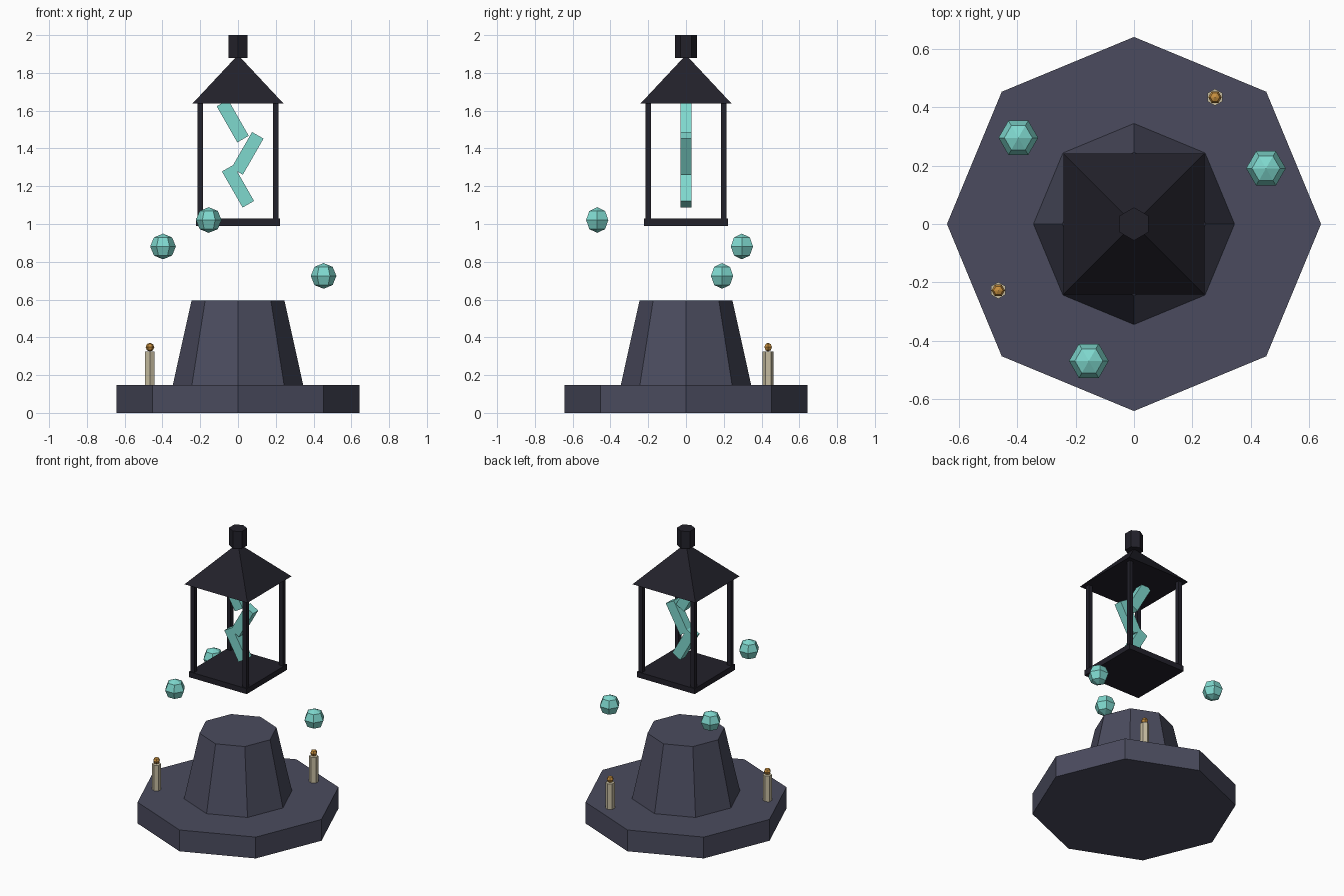
import bpy
import math
from mathutils import Matrix

if "Cube" in bpy.data.objects:
    bpy.data.objects.remove(bpy.data.objects["Cube"])


def material(name, r, g, b):
    mat = bpy.data.materials.new(name)
    mat.use_nodes = True
    mat.diffuse_color = (r, g, b, 1)
    mat.node_tree.nodes["Principled BSDF"].inputs["Base Color"].default_value = (r, g, b, 1)
    return mat


stone = material("slate stone", 0.069, 0.071, 0.112)
iron = material("dark iron", 0.016, 0.015, 0.023)
glow = material("pale teal glow", 0.212, 0.687, 0.617)
wax = material("candle wax", 0.56, 0.50, 0.35)
flame = material("amber flame", 0.58, 0.28, 0.05)


def finish(name, mat):
    ob = bpy.context.object
    ob.name = ob.data.name = name
    ob.data.materials.append(mat)
    return ob


def frustum(name, mat, sides, r_low, r_high, z_low, z_high, x=0, y=0, turn=0):
    bpy.ops.mesh.primitive_cone_add(
        vertices=sides, radius1=r_low, radius2=r_high, depth=z_high - z_low,
        location=(x, y, (z_low + z_high) / 2))
    ob = finish(name, mat)
    ob.data.transform(Matrix.Rotation(turn, 4, "Z"))
    return ob


def box(name, mat, size, centre, tilt=0):
    bpy.ops.mesh.primitive_cube_add(size=1, location=centre, rotation=(0, tilt, 0))
    ob = finish(name, mat)
    ob.data.transform(Matrix.Diagonal((*size, 1)))
    return ob


def ball(name, mat, radius, centre):
    bpy.ops.mesh.primitive_uv_sphere_add(segments=6, ring_count=4, radius=radius, location=centre)
    ob = finish(name, mat)
    # points of the hexagon face front and back
    ob.data.transform(Matrix.Rotation(math.pi / 6, 4, "Z"))
    return ob


# Stone plinth and pedestal
frustum("plinth", stone, 8, 0.642, 0.642, 0, 0.148)
frustum("pedestal", stone, 8, 0.345, 0.246, 0.148, 0.595)

# Floating lantern frame
box("lantern_floor", iron, (0.443, 0.443, 0.038), (0, 0, 1.009))
for side_x, label_x in ((-1, "right"), (1, "left")):
    for side_y, label_y in ((-1, "front"), (1, "back")):
        box(f"lantern_post_{label_y}_{label_x}", iron, (0.028, 0.028, 0.615),
            (side_x * 0.2, side_y * 0.2, 1.332))
frustum("lantern_roof", iron, 4, 0.342, 0, 1.637, 1.895, turn=math.pi / 4)
frustum("roof_finial", iron, 6, 0.057, 0.057, 1.88, 2.0)

# Zigzag bolt inside the lantern
for i, (x, z, tilt) in enumerate(((-0.028, 1.545, -0.52), (0.05, 1.374, 0.52), (0, 1.2, -0.52))):
    box(f"bolt_segment_{i + 1}", glow, (0.07, 0.058, 0.22), (x, 0, z), tilt)

# Drifting orbs
for i, centre in enumerate(((-0.155, -0.47, 1.021), (-0.397, 0.296, 0.881), (0.453, 0.191, 0.725))):
    ball(f"orb_{i + 1}", glow, 0.068, centre)

# Candles with flames
for i, (x, y) in enumerate(((-0.466, -0.228), (0.278, 0.435))):
    frustum(f"candle_{i + 1}", wax, 6, 0.029, 0.029, 0.148, 0.326, x, y)
    ball(f"flame_{i + 1}", flame, 0.023, (x, y, 0.348))
